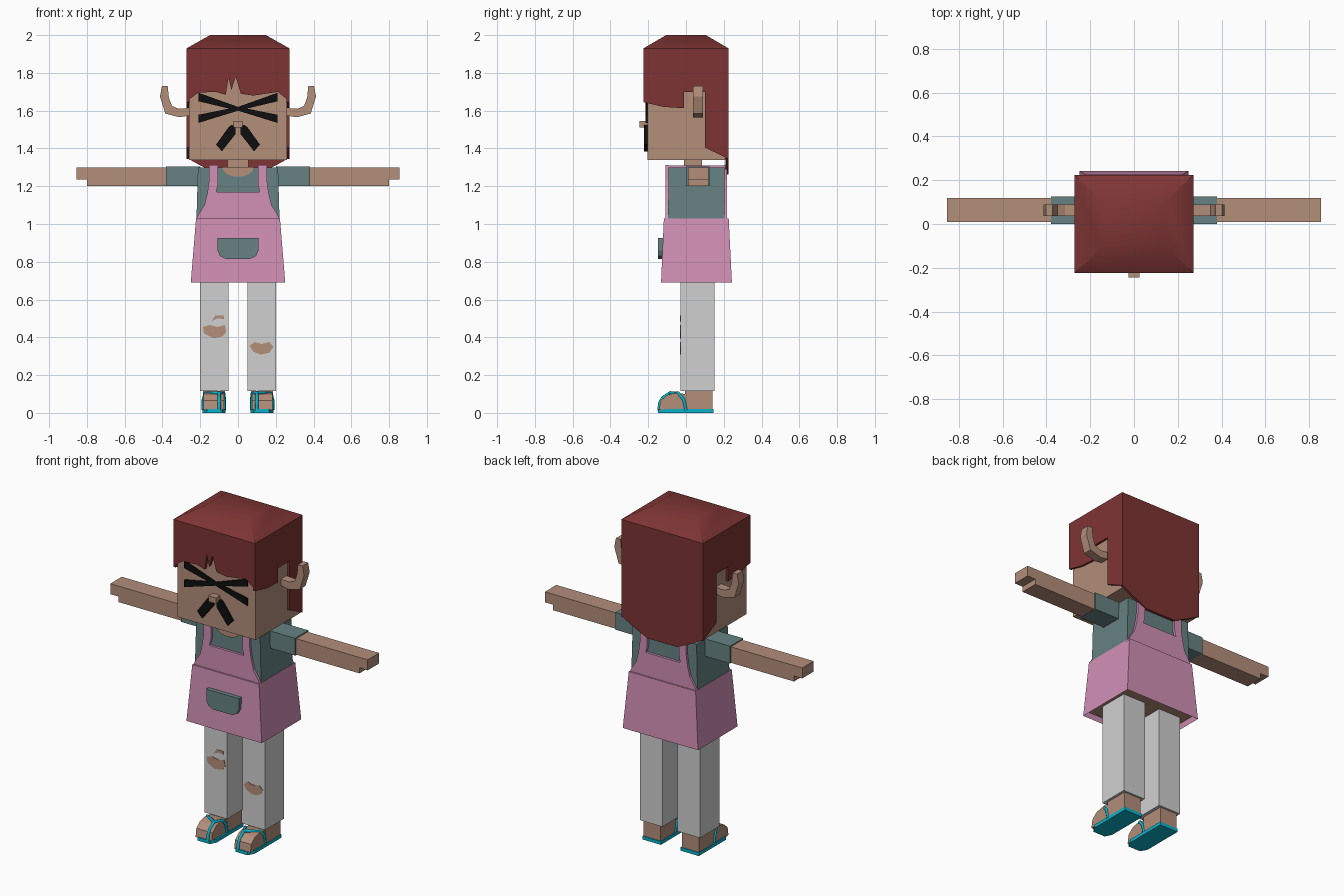
import bpy, bmesh, math
from mathutils import Vector

cube = bpy.data.objects.get("Cube")
if cube:
    bpy.data.objects.remove(cube, do_unlink=True)


def material(name, rgb):
    """Flat material from display (sRGB) values, stored as linear."""
    col = [((c / 255 + 0.055) / 1.055) ** 2.4 for c in rgb] + [1]
    m = bpy.data.materials.new(name)
    m.use_nodes = True
    m.diffuse_color = col
    bsdf = next(n for n in m.node_tree.nodes if n.type == 'BSDF_PRINCIPLED')
    bsdf.inputs["Base Color"].default_value = col
    return m


SKIN = material("skin", (179, 142, 122))
HAIR = material("red_hair", (126, 52, 52))
SHIRT = material("teal_shirt", (103, 130, 130))
APRON = material("pink_apron", (210, 144, 182))
PANTS = material("light_grey_pants", (208, 208, 208))
BLACK = material("black", (14, 14, 14))
CYAN = material("cyan_sandal", (10, 178, 202))


def finish(name, bm, mat, mirror=False):
    bmesh.ops.recalc_face_normals(bm, faces=bm.faces)
    me = bpy.data.meshes.new(name)
    bm.to_mesh(me)
    bm.free()
    me.materials.append(mat)
    ob = bpy.data.objects.new(name, me)
    bpy.context.collection.objects.link(ob)
    if mirror:
        ob.modifiers.new("Mirror", 'MIRROR')
    return ob


def prism(name, pts, axis, a, b, mat, mirror=False):
    """Extrude an outline: (x, z) along Y, (y, z) along X or (x, y) along Z."""
    place = {'X': lambda p, d: (d, p[0], p[1]),
             'Y': lambda p, d: (p[0], d, p[1]),
             'Z': lambda p, d: (p[0], p[1], d)}[axis]
    bm = bmesh.new()
    lo = [bm.verts.new(place(p, a)) for p in pts]
    hi = [bm.verts.new(place(p, b)) for p in pts]
    bm.faces.new(lo)
    bm.faces.new(hi)
    n = len(pts)
    for i in range(n):
        j = (i + 1) % n
        bm.faces.new((lo[i], lo[j], hi[j], hi[i]))
    return finish(name, bm, mat, mirror)


def stack(name, rings, mat, mirror=False):
    """Rectangles (z, x0, x1, y0, y1) joined from bottom to top."""
    bm = bmesh.new()
    loops = [[bm.verts.new(c) for c in ((x0, y0, z), (x1, y0, z), (x1, y1, z), (x0, y1, z))]
             for z, x0, x1, y0, y1 in rings]
    bm.faces.new(loops[0])
    bm.faces.new(loops[-1])
    for r, s in zip(loops, loops[1:]):
        for i in range(4):
            j = (i + 1) % 4
            bm.faces.new((r[i], r[j], s[j], s[i]))
    return finish(name, bm, mat, mirror)


def box(name, x0, x1, y0, y1, z0, z1, mat, mirror=False):
    return stack(name, [(z0, x0, x1, y0, y1), (z1, x0, x1, y0, y1)], mat, mirror)


def both(half):
    """Complete a half outline with its reflection in x."""
    return half + [(-x, z) for x, z in reversed(half)]


# Head, neck and nose
box("head", -0.26, 0.26, -0.205, 0.212, 1.34, 1.80, SKIN)
box("neck", -0.055, 0.055, -0.01, 0.085, 1.28, 1.36, SKIN)
box("nose", -0.025, 0.025, -0.245, -0.2, 1.51, 1.545, SKIN)

# Curved ears
prism("ear", [(0.25, 1.615), (0.25, 1.575), (0.31, 1.565), (0.385, 1.585), (0.413, 1.675),
              (0.403, 1.73), (0.372, 1.73), (0.366, 1.67), (0.35, 1.625), (0.315, 1.61)],
      'Y', 0.037, 0.09, SKIN, True)

# Crossed eyes and moustache
for side, tag in ((1, "left"), (-1, "right")):
    prism("eye_bar_" + tag,
          [(side * x, z) for x, z in ((-0.21, 1.695), (0, 1.62), (0.21, 1.578),
                                      (0.21, 1.535), (0, 1.60), (-0.21, 1.65))],
          'Y', -0.214, -0.204, BLACK)
prism("moustache", [(0.035, 1.525), (0.012, 1.515), (0.012, 1.478), (0.085, 1.385),
                    (0.116, 1.42), (0.052, 1.51)], 'Y', -0.222, -0.203, BLACK, True)

# Hair: cap, fringe, side locks and back panel
cap = stack("hair_cap", [(1.785, -0.272, 0.272, -0.225, 0.225),
                         (1.93, -0.272, 0.272, -0.225, 0.225),
                         (2.0, -0.148, 0.148, -0.105, 0.105)], HAIR)
bpy.context.view_layer.objects.active = cap
cap.select_set(True)
bpy.ops.object.shade_smooth_by_angle(angle=math.radians(40))
prism("hair_fringe", [(-0.272, 1.79), (-0.272, 1.65), (-0.21, 1.695), (-0.12, 1.70),
                      (-0.065, 1.685), (-0.05, 1.775), (-0.035, 1.71), (-0.012, 1.78),
                      (0.015, 1.69), (0.08, 1.68), (0.15, 1.69), (0.21, 1.70),
                      (0.272, 1.65), (0.272, 1.79)], 'Y', -0.225, -0.204, HAIR)
prism("hair_side", [(-0.225, 1.79), (-0.225, 1.645), (-0.12, 1.62), (-0.01, 1.613),
                    (-0.01, 1.70), (0.10, 1.70), (0.10, 1.405), (0.225, 1.345),
                    (0.225, 1.79)], 'X', 0.258, 0.272, HAIR, True)
prism("hair_back", both([(0.272, 1.79), (0.272, 1.35), (0.20, 1.31), (0.10, 1.262)]),
      'Y', 0.21, 0.225, HAIR)

# Shirt, neckline and arms
stack("shirt", [(0.95, -0.222, 0.222, -0.095, 0.205),
                (1.30, -0.212, 0.212, -0.093, 0.203)], SHIRT)
arc = [math.pi * i / 10 for i in range(11)]
prism("neckline", [(0.083 * math.cos(t), 1.302 - 0.052 * math.sin(t)) for t in arc],
      'Y', -0.1, -0.092, SKIN)
box("sleeve", 0.20, 0.38, 0.0, 0.125, 1.20, 1.304, SHIRT, True)
box("arm", 0.37, 0.80, 0.01, 0.118, 1.202, 1.298, SKIN, True)
box("fingers", 0.79, 0.855, 0.01, 0.118, 1.235, 1.298, SKIN, True)

# Apron skirt with the body showing in its recessed underside
skirt = stack("apron_skirt", [(0.69, -0.25, 0.25, -0.132, 0.243),
                              (1.03, -0.222, 0.222, -0.117, 0.226)], APRON)
skirt.data.materials.append(SKIN)
bm = bmesh.new()
bm.from_mesh(skirt.data)
under = [f for f in bm.faces if f.normal.z < -0.9]
bmesh.ops.inset_region(bm, faces=under, thickness=0.012)
bmesh.ops.translate(bm, verts=under[0].verts, vec=(0, 0, 0.03))
under[0].material_index = 1
bm.to_mesh(skirt.data)
bm.free()

# Apron bib, straps and pocket
bib = both([(0.224, 1.02), (0.21, 1.05), (0.178, 1.10), (0.163, 1.16), (0.153, 1.23),
            (0.153, 1.312), (0.105, 1.312), (0.105, 1.21), (0.115, 1.17)])
prism("bib_front", bib, 'Y', -0.108, -0.092, APRON)
prism("bib_back", bib, 'Y', 0.202, 0.218, APRON)
box("shoulder_strap", 0.105, 0.153, -0.106, 0.216, 1.295, 1.311, APRON, True)
prism("pocket", both([(0.108, 0.925), (0.108, 0.86), (0.095, 0.83), (0.065, 0.815)]),
      'Y', -0.147, -0.115, SHIRT)

# Trousers with torn knees
box("trouser_leg", 0.051, 0.20, -0.03, 0.152, 0.115, 0.725, PANTS, True)
tears = {
    "right_knee_tear": [(-0.185, 0.455), (-0.15, 0.465), (-0.11, 0.455), (-0.07, 0.465),
                        (-0.062, 0.43), (-0.08, 0.405), (-0.13, 0.395), (-0.18, 0.42)],
    "right_small_tear": [(-0.14, 0.485), (-0.12, 0.515), (-0.075, 0.515), (-0.075, 0.497),
                         (-0.11, 0.50)],
    "left_knee_tear": [(0.06, 0.355), (0.09, 0.375), (0.125, 0.365), (0.165, 0.375),
                       (0.188, 0.35), (0.165, 0.318), (0.12, 0.308), (0.08, 0.325)],
}
for name, pts in tears.items():
    prism(name, pts, 'Y', -0.033, -0.029, SKIN)

# Feet and sandals
box("heel", 0.07, 0.185, -0.005, 0.14, 0.015, 0.125, SKIN, True)
prism("toes", [(0.0, 0.015), (0.0, 0.10), (-0.06, 0.105), (-0.10, 0.095), (-0.135, 0.065),
               (-0.143, 0.015)], 'X', 0.075, 0.182, SKIN, True)
prism("sole", [(0.065, 0.145), (0.187, 0.145), (0.187, -0.11), (0.165, -0.147),
               (0.085, -0.147), (0.065, -0.11)], 'Z', 0.0, 0.02, CYAN, True)


def strap(name, pts):
    for side, tag in ((1, "left"), (-1, "right")):
        cu = bpy.data.curves.new(f"{name}_{tag}", 'CURVE')
        cu.dimensions = '3D'
        cu.bevel_depth = 0.009
        cu.bevel_resolution = 1
        cu.use_fill_caps = True
        sp = cu.splines.new('POLY')
        sp.points.add(len(pts) - 1)
        for p, (x, y, z) in zip(sp.points, pts):
            p.co = (side * x, y, z, 1)
        cu.materials.append(CYAN)
        bpy.context.collection.objects.link(bpy.data.objects.new(cu.name, cu))


knot = (0.10, -0.085, 0.106)
strap("sandal_outer_strap", [(0.183, 0.0, 0.015), (0.183, -0.012, 0.07), (0.175, -0.04, 0.104), knot])
strap("sandal_inner_strap", [(0.072, 0.0, 0.015), (0.072, -0.012, 0.07), (0.076, -0.04, 0.104), knot])
strap("sandal_toe_strap", [knot, (0.10, -0.125, 0.08), (0.10, -0.141, 0.05), (0.10, -0.143, 0.012)])
